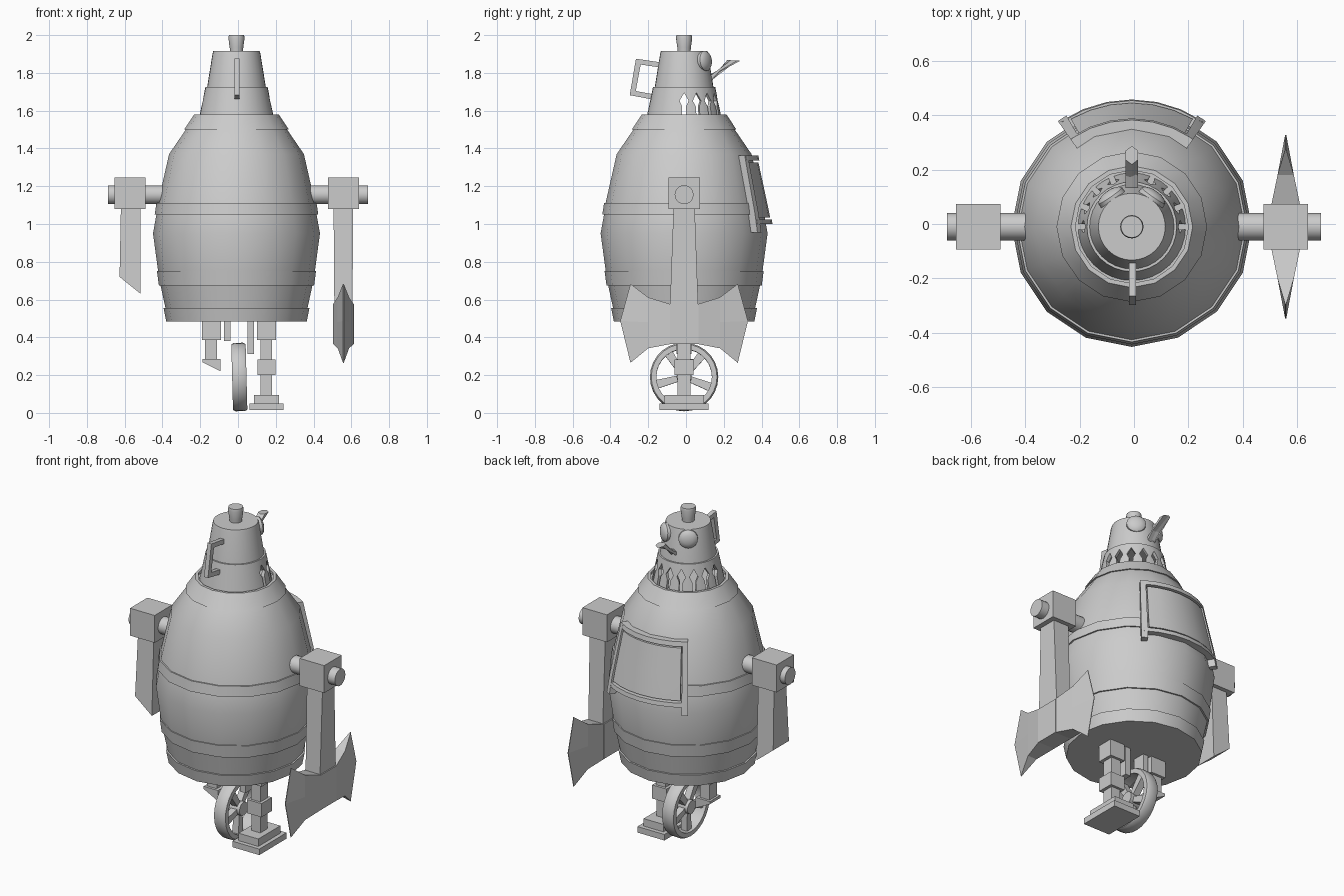
import bpy, bmesh
from math import sin, cos, pi, radians
from mathutils import Vector, Matrix

if "Cube" in bpy.data.objects:
    bpy.data.objects.remove(bpy.data.objects["Cube"])

CX, CY = -0.008, -0.01          # axis of the barrel and head


def loft(name, rings, closed=False, smooth=False):
    """Skin a list of equal-length point rings; caps the ends unless closed."""
    bm = bmesh.new()
    vr = [[bm.verts.new(p) for p in r] for r in rings]
    n = len(vr[0])
    for i in range(len(vr) if closed else len(vr) - 1):
        a, b = vr[i], vr[(i + 1) % len(vr)]
        for j in range(n):
            k = (j + 1) % n
            bm.faces.new((a[j], a[k], b[k], b[j]))
    if not closed:
        bm.faces.new(vr[0])
        bm.faces.new(vr[-1])
    bmesh.ops.recalc_face_normals(bm, faces=bm.faces)
    me = bpy.data.meshes.new(name)
    bm.to_mesh(me)
    bm.free()
    if smooth:
        for p in me.polygons:
            p.use_smooth = True
        me.set_sharp_from_angle(angle=radians(30))
    ob = bpy.data.objects.new(name, me)
    bpy.context.collection.objects.link(ob)
    return ob


def lathe(name, prof, n, closed=False):
    rings = [[(CX + r * cos(2 * pi * i / n), CY + r * sin(2 * pi * i / n), z)
              for i in range(n)] for r, z in prof]
    return loft(name, rings, closed, True)


def rect(x0, x1, y0, y1, z):
    return [(x0, y0, z), (x1, y0, z), (x1, y1, z), (x0, y1, z)]


def block(name, x, hx, hy, z0, z1):
    return loft(name, [rect(x - hx, x + hx, CY - hy, CY + hy, z) for z in (z0, z1)])


def tube(name, p0, p1, r, n=20, r2=None):
    p0, p1 = Vector(p0), Vector(p1)
    q = (p1 - p0).to_track_quat('Z', 'Y')
    ring = lambda c, s: [c + q @ Vector((s * cos(2 * pi * i / n), s * sin(2 * pi * i / n), 0))
                         for i in range(n)]
    return loft(name, [ring(p0, r), ring(p1, r2 or r)], smooth=True)


# Barrel body with raised hoops and sloping shoulder
lathe("barrel_body", [
    (.372, .485), (.386, .555), (.376, .555), (.402, .675), (.411, .675), (.421, .75),
    (.415, .75), (.442, .95), (.424, 1.05), (.433, 1.05), (.424, 1.11), (.416, 1.11),
    (.357, 1.37), (.268, 1.5), (.277, 1.5), (.224, 1.58), (.208, 1.58), (.208, 1.565)], 16)

# Collar with arrow-shaped openings around the back half
collar = lathe("neck_collar", [(.198, 1.565), (.165, 1.725), (.145, 1.725), (.178, 1.565)], 32, True)
bm = bmesh.new()
slot = [(-.01, 1.54), (.01, 1.54), (.01, 1.622), (.024, 1.652), (0, 1.695), (-.024, 1.652), (-.01, 1.622)]
for i in range(9):
    m = Matrix.Translation((CX, CY, 0)) @ Matrix.Rotation(i * pi / 8, 4, 'Z')
    a, b = [[bm.verts.new(m @ Vector((d, u, z))) for u, z in slot] for d in (.13, .24)]
    bm.faces.new(a[::-1])
    bm.faces.new(b)
    for j in range(7):
        k = (j + 1) % 7
        bm.faces.new((a[j], a[k], b[k], b[j]))
bmesh.ops.recalc_face_normals(bm, faces=bm.faces)
me = bpy.data.meshes.new("collar_cutter")
bm.to_mesh(me)
bm.free()
cutter = bpy.data.objects.new("collar_cutter", me)
bpy.context.collection.objects.link(cutter)
cutter.hide_render = True
cutter.hide_set(True)
mod = collar.modifiers.new("openings", 'BOOLEAN')
mod.operation, mod.object, mod.solver = 'DIFFERENCE', cutter, 'EXACT'

# Pot-shaped head and lid knob
lathe("head", [(.157, 1.715), (.127, 1.9), (.123, 1.915)], 32)
lathe("lid_knob", [(.034, 1.91), (.036, 1.935), (.043, 1.985), (.04, 2.0)], 20)

# Eyes: domed discs set at an angle on the back
for s, side in ((1, "right"), (-1, "left")):
    d = Vector((s * .57, .82, .1)).normalized()
    c = Vector((CX, CY, 1.85)) + d * .115
    q = d.to_track_quat('Z', 'Y')
    loft("eye_" + side, [[c + q @ Vector((r * cos(i * pi / 10), r * sin(i * pi / 10), h))
                          for i in range(20)]
                         for r, h in ((.053, 0), (.053, .025), (.045, .034), (.025, .042), (.006, .044))],
         smooth=True)

# Spout: six-sided, mouth cut level
hexa = [(sin(i * pi / 3), cos(i * pi / 3)) for i in range(6)]
loft("spout", [[(CX + .026 * u, .10, 1.748 + .03 * v) for u, v in hexa],
               [(CX + .026 * u, .253 + .034 * v, 1.866 - .002 * v) for u, v in hexa]][::-1])

# Handle: square bent bar on the front
outer = [(-.13, 1.855), (-.265, 1.875), (-.298, 1.682), (-.17, 1.658)]
inner = [(-.13, 1.828), (-.24, 1.844), (-.266, 1.704), (-.17, 1.686)]
loft("head_handle", [[(x, o[0], o[1]) for x, o in
                      ((-.018, a), (.008, a), (.008, b), (-.018, b))] for a, b in zip(outer, inner)])


# Curved hatch that follows the barrel
def barrel_r(z):
    pts = [(.75, .415), (.95, .442), (1.05, .426), (1.37, .357), (1.5, .268)]
    for (z0, r0), (z1, r1) in zip(pts, pts[1:]):
        if z <= z1:
            return r0 + (r1 - r0) * (z - z0) / (z1 - z0)


def patch(name, a0, a1, z0, z1, off):
    zs = [z0 + (z1 - z0) * i / 4 for i in range(5)]
    rings = []
    for i in range(7):
        a = radians(90 + a0 + (a1 - a0) * i / 6)
        sec = [(barrel_r(z) + off, z) for z in zs] + [(barrel_r(z) - .03, z) for z in zs[::-1]]
        rings.append([(CX + r * cos(a), CY + r * sin(a), z) for r, z in sec])
    loft(name, rings, smooth=True)


patch("hatch_panel", -29.5, 29.5, 1.035, 1.325, .027)
patch("hatch_frame_top", -34, 34, 1.335, 1.362, .034)
patch("hatch_frame_bottom", -34, 34, 1.0, 1.025, .034)
patch("hatch_frame_right", -35, -30.5, .955, 1.362, .033)
patch("hatch_frame_left", 30.5, 35, .955, 1.362, .033)

# Shoulder axles and boxes
for s, side, bx in ((-1, "left", -.573), (1, "right", .558)):
    tube("shoulder_axle_" + side, (s * .33, CY, 1.155), (s * .688, CY, 1.155), .05)
    block("shoulder_box_" + side, bx, .082, .083, 1.08, 1.245)

# Left arm: broken stump with slanted end
stump = rect(-.627, -.515, CY - .075, CY + .075, .63)
stump = [(x, y, .72 if x < -.6 else .63) for x, y, z in stump]
loft("left_arm_stump", [rect(-.62, -.515, CY - .057, CY + .057, 1.09), stump])

# Right arm: shaft and double-horned axe blade
AX = .558
loft("right_arm_shaft", [rect(AX - .052, AX + .052, CY - .056, CY + .056, 1.09),
                         rect(AX - .048, AX + .048, CY - .075, CY + .075, .56)])
block("axe_core", AX, .055, .075, .365, .575)
for s, side in ((1, "back"), (-1, "front")):
    secs = [(.07, .055, .575, .47, .365), (.19, .03, .612, .48, .342), (.284, .011, .683, .485, .265)]
    rings = [[(AX - t, CY + s * y, a), (AX - t, CY + s * y, m), (AX - t, CY + s * y, b),
              (AX + t, CY + s * y, b), (AX + t, CY + s * y, m), (AX + t, CY + s * y, a)]
             for y, t, a, m, b in secs]
    e = .002                                        # sharp outer edge
    rings[2] = [(AX + d, CY + s * y, z) for d, y, z in
                ((-e, .284, .683), (-e, .338, .487), (-e, .284, .265),
                 (e, .284, .265), (e, .338, .487), (e, .284, .683))]
    loft("axe_blade_" + side, rings)

# Right leg and stepped foot
for name, hx, hy, z0, z1 in (("hip", .05, .05, .385, .49), ("thigh", .031, .035, .28, .39),
                             ("knee", .048, .05, .2, .282), ("shin", .03, .035, .09, .205),
                             ("ankle", .066, .105, .048, .095), ("sole", .09, .13, .014, .05)):
    block("right_leg_" + name, .15, hx, hy, z0, z1)

# Left leg: broken below the knee
block("left_leg_hip", -.14, .05, .05, .385, .49)
block("left_leg_thigh", -.142, .032, .035, .275, .39)
low = [(x, y, .268 if x < -.15 else .22) for x, y, z in rect(-.187, -.092, CY - .05, CY + .05, 0)]
loft("left_leg_knee", [low, rect(-.187, -.092, CY - .05, CY + .05, .284)])

# Wheel: rim, hub, five spokes, slightly tilted
WC = Vector((.007, CY, .19))
tilt = Matrix.Translation(WC) @ Matrix.Rotation(radians(-1.5), 4, 'Y')
rim = [(-.038, .147), (-.038, .174), (-.025, .181), (.025, .181), (.038, .174), (.038, .147)]
parts = [loft("wheel_rim", [[(x, r * cos(i * pi / 14), r * sin(i * pi / 14)) for x, r in rim]
                            for i in range(28)], True, True),
         tube("wheel_hub", (-.038, 0, 0), (.038, 0, 0), .04)]
for i in range(5):
    a = radians(51 + 72 * i)
    d, t = Vector((0, cos(a), sin(a))), Vector((0, -sin(a), cos(a)))
    parts.append(loft("wheel_spoke_%d" % (i + 1), [
        [d * r + t * w * u + Vector((x, 0, 0)) for x, u in ((-.02, -1), (.02, -1), (.02, 1), (-.02, 1))]
        for r, w in ((.03, .016), (.152, .023))]))
for p in parts:
    p.matrix_world = tilt

# Wheel fork: two unequal bars under the barrel
block("fork_bar_left", -.058, .017, .04, .38, .49)
block("fork_bar_right", .067, .018, .04, .312, .49)
